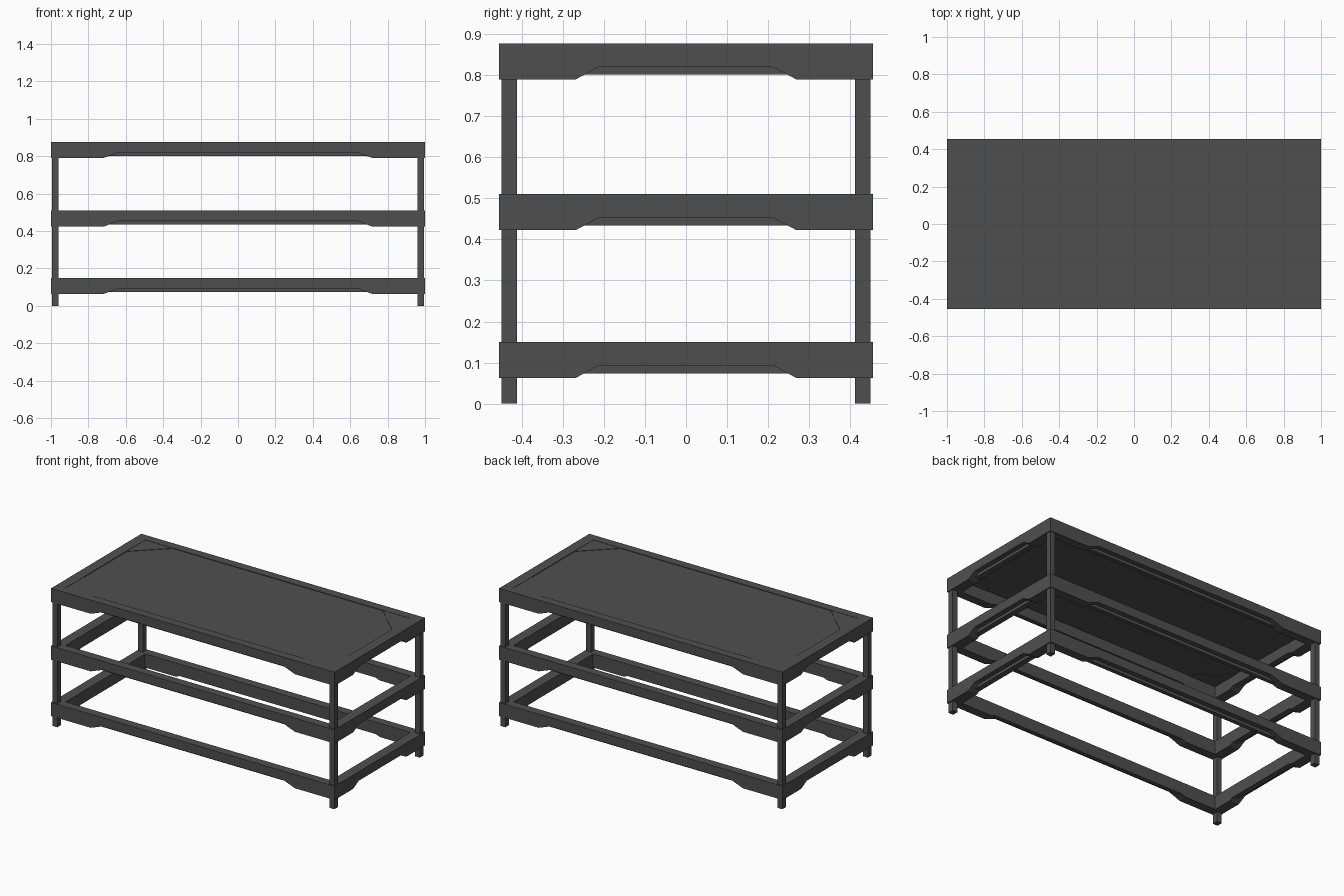
import bpy, bmesh

if "Cube" in bpy.data.objects:
    bpy.data.objects.remove(bpy.data.objects["Cube"])

grey = bpy.data.materials.new("dark grey")
grey.diffuse_color = (0.078, 0.078, 0.078, 1)
grey.use_nodes = True
grey.node_tree.nodes["Principled BSDF"].inputs["Base Color"].default_value = grey.diffuse_color

X, Y = 1.0, 0.455          # outer half sizes
WX, WY = 0.065, 0.055      # rail widths at the ends and along the sides
RAIL_H = 0.087


def prism(name, pts, vec):
    """Extrude a planar outline along a vector."""
    bm = bmesh.new()
    face = bm.faces.new([bm.verts.new(p) for p in pts])
    ext = bmesh.ops.extrude_face_region(bm, geom=[face])
    verts = [v for v in ext["geom"] if isinstance(v, bmesh.types.BMVert)]
    bmesh.ops.translate(bm, verts=verts, vec=vec)
    bmesh.ops.recalc_face_normals(bm, faces=bm.faces)
    me = bpy.data.meshes.new(name)
    bm.to_mesh(me)
    bm.free()
    me.materials.append(grey)
    ob = bpy.data.objects.new(name, me)
    bpy.context.collection.objects.link(ob)
    return ob


def box(name, x0, x1, y0, y1, z0, z1):
    return prism(name, [(x0, y0, z0), (x1, y0, z0), (x1, y1, z0), (x0, y1, z0)],
                 (0, 0, z1 - z0))


def rail_outline(half, start, end, z, depth):
    """Rail side profile with a shallow trapezoid cut from its bottom edge."""
    t = z + RAIL_H
    return [(-half, z), (-start, z), (-end, z + depth), (end, z + depth),
            (start, z), (half, z), (half, t), (-half, t)]


# three rail frames: outer layer has a deep cut, inner layer a shallow one
for level, z in (("lower", 0.063), ("middle", 0.423), ("top", 0.790)):
    for s, side in ((-1, "front"), (1, "back")):
        for layer, o, th, e, d in (("outer", 0, 0.03, 0.64, 0.03),
                                   ("inner", 0.03, WY - 0.03, 0.69, 0.011)):
            pts = [(a, s * (Y - o), b) for a, b in rail_outline(X, 0.72, e, z, d)]
            prism(f"{level}_{side}_rail_{layer}", pts, (0, -s * th, 0))
    for s, side in ((-1, "left"), (1, "right")):
        for layer, o, th, e, d in (("outer", 0, 0.03, 0.212, 0.03),
                                   ("inner", 0.03, WX - 0.03, 0.248, 0.011)):
            pts = [(s * (X - o), a, b)
                   for a, b in rail_outline(Y - WY, 0.268, e, z, d)]
            prism(f"{level}_{side}_rail_{layer}", pts, (-s * th, 0, 0))

# legs and corner plates
for sx, nx in ((-1, "left"), (1, "right")):
    for sy, ny in ((-1, "front"), (1, "back")):
        xs = sorted((sx * 0.96, sx * 0.994))
        ys = sorted((sy * 0.412, sy * 0.449))
        box(f"{ny}_{nx}_leg", *xs, *ys, 0, 0.87)
        ix, iy = X - WX, Y - WY
        prism(f"{ny}_{nx}_corner_plate",
              [(sx * ix, sy * iy, 0.864), (sx * 0.74, sy * iy, 0.864),
               (sx * ix, sy * 0.215, 0.864)], (0, 0, 0.0115))

# slightly recessed table top
box("top_panel", -X + WX, X - WX, -Y + WY, Y - WY, 0.867, 0.873)
